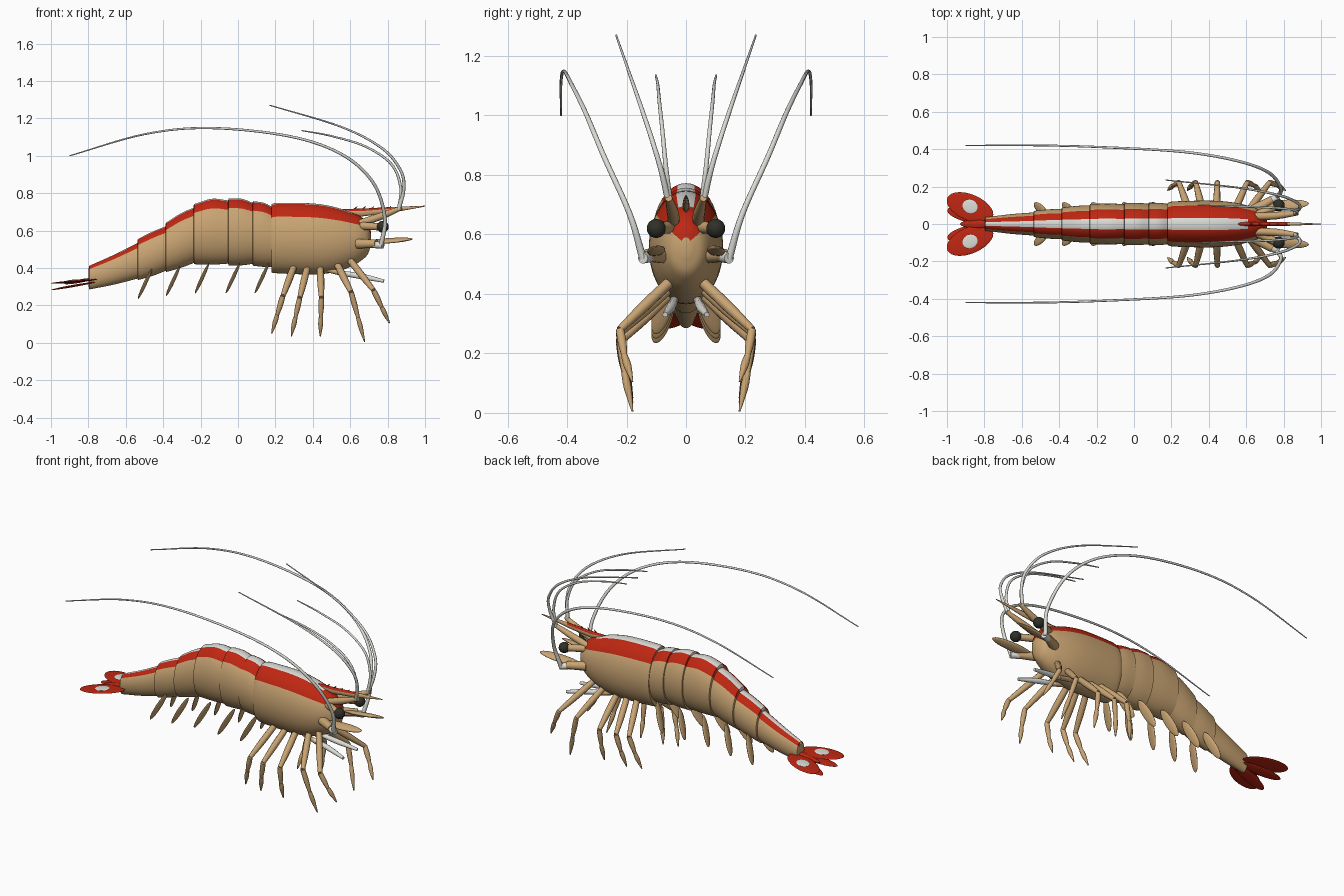
import bpy, bmesh
from math import sin, cos, pi, radians
from mathutils import Vector, Matrix

cube = bpy.data.objects.get("Cube")
if cube:
    bpy.data.objects.remove(cube, do_unlink=True)


def material(name, r, g, b):
    m = bpy.data.materials.new(name)
    m.use_nodes = True
    m.diffuse_color = (r, g, b, 1)
    bsdf = next(n for n in m.node_tree.nodes if n.type == 'BSDF_PRINCIPLED')
    bsdf.inputs["Base Color"].default_value = (r, g, b, 1)
    bsdf.inputs["Roughness"].default_value = 0.6
    return m


TAN = material("tan shell", 0.58, 0.37, 0.17)
RED = material("red stripe", 0.52, 0.02, 0.006)
WHITE = material("pale white", 0.72, 0.72, 0.68)
BLACK = material("dark eye", 0.03, 0.03, 0.022)
SIDES = (("left", 1), ("right", -1))


def add_mesh(name, bm, mats):
    bmesh.ops.recalc_face_normals(bm, faces=bm.faces[:])
    mesh = bpy.data.meshes.new(name)
    bm.to_mesh(mesh)
    bm.free()
    for m in mats:
        mesh.materials.append(m)
    mesh.shade_smooth()
    mesh.set_sharp_from_angle(angle=radians(40))
    ob = bpy.data.objects.new(name, mesh)
    bpy.context.collection.objects.link(ob)
    return ob


def spline(points, steps):
    """Smooth curve through points of any dimension."""
    p = [Vector(q) for q in points]
    p = [p[0] * 2 - p[1]] + p + [p[-1] * 2 - p[-2]]
    out = []
    for a, b, c, d in zip(p, p[1:], p[2:], p[3:]):
        for i in range(steps):
            t = i / steps
            out.append((b * 2 + (c - a) * t + (a * 2 - b * 5 + c * 4 - d) * t ** 2
                        + (b * 3 - a - c * 3 + d) * t ** 3) / 2)
    return out + [p[-2]]


def loft(name, stations, rule, sides=48):
    """Elliptical rings along x; each station is x, top, bottom, half width."""
    bm = bmesh.new()
    rings = []
    for x, top, bottom, half in stations:
        mid, h = (top + bottom) / 2, (top - bottom) / 2
        rings.append([bm.verts.new((x, half * sin(2 * pi * i / sides),
                                    mid + h * cos(2 * pi * i / sides))) for i in range(sides)])
    for r, q in zip(rings, rings[1:]):
        for i in range(sides):
            j = (i + 1) % sides
            f = bm.faces.new((r[i], r[j], q[j], q[i]))
            turn = (i + 0.5) * 360 / sides
            f.material_index = rule(min(turn, 360 - turn), f.calc_center_median().x)
    bm.faces.new(rings[0])
    bm.faces.new(rings[-1])
    return add_mesh(name, bm, (TAN, RED, WHITE))


def tube(name, points, radii, mat, steps=1, bevel=3):
    """Round tapering limb; radii are spread evenly along the path."""
    pts = spline([(*p, r) for p, r in zip(points, radii)], steps)
    cu = bpy.data.curves.new(name + "_path", 'CURVE')
    cu.dimensions = '3D'
    cu.bevel_depth = 1
    cu.bevel_resolution = bevel
    cu.use_fill_caps = True
    sp = cu.splines.new('POLY')
    sp.points.add(len(pts) - 1)
    for q, v in zip(sp.points, pts):
        q.co = (v[0], v[1], v[2], 1)
        q.radius = v[3]
    temp = bpy.data.objects.new(name + "_path", cu)
    bpy.context.collection.objects.link(temp)
    bpy.context.view_layer.update()
    bm = bmesh.new()
    bm.from_mesh(temp.evaluated_get(bpy.context.evaluated_depsgraph_get()).to_mesh())
    bpy.data.objects.remove(temp, do_unlink=True)
    bpy.data.curves.remove(cu)
    return add_mesh(name, bm, (mat,))


def leaf(name, base, tip, width, thick, across, mat):
    """Flattened ellipsoid from base to tip; width and thick are half sizes."""
    base, tip = Vector(base), Vector(tip)
    u = (tip - base).normalized()
    w = Vector(across)
    w = (w - u * w.dot(u)).normalized()
    n = u.cross(w)
    turn = Matrix((w, n, u)).transposed().to_4x4()
    size = Matrix.Diagonal((width, thick, (tip - base).length / 2, 1))
    bm = bmesh.new()
    bmesh.ops.create_uvsphere(bm, u_segments=24, v_segments=14, radius=1,
                              matrix=Matrix.Translation((base + tip) / 2) @ turn @ size)
    return add_mesh(name, bm, (mat,))


# Carapace, with the back stripe converging on the face
def carapace_rule(turn, x):
    return 2 if turn < 15 and x < 0.61 else 1 if turn < 52 else 0


loft("carapace", spline([
    (.18, .742, .375, .113), (.22, .748, .371, .121), (.4, .745, .365, .125),
    (.52, .725, .378, .117), (.61, .695, .41, .098), (.66, .672, .44, .08),
    (.695, .635, .475, .055), (.712, .59, .53, .018)], 4), carapace_rule)


# Overlapping abdomen rings
def ring_rule(turn, x):
    return 2 if turn < 15 else 1 if turn < 45 else 0


EDGES = [(.19, .728, .395, .112), (.08, .757, .412, .114), (-.05, .772, .412, .113),
         (-.235, .742, .42, .107), (-.385, .642, .378, .088), (-.535, .555, .335, .07),
         (-.795, .412, .285, .036)]
for k, (a, b) in enumerate(zip(EDGES, EDGES[1:])):
    x, top, bottom, half = a
    front = (x + .012, top - .014, bottom + .012, half - .007)
    mid = tuple((p + q) / 2 for p, q in zip(front, b))
    bulge = (.012, .012, .02, .008, .004, -.004)[k]
    mid = (mid[0], mid[1] + bulge, mid[2] - .004, mid[3] + .003)
    rear = (b[0] - .003, b[1] - .012, b[2] + .012, b[3] - .008)
    loft(f"abdomen_ring_{k + 1}", spline([front, mid, b], 5) + [rear], ring_rule)

# Rostrum blade with small teeth
loft("rostrum", [(.54, .715, .69, .008), (.66, .717, .675, .012), (.82, .726, .695, .01),
                 (1, .733, .728, .002)], lambda turn, x: int(turn < 60 and x < .85), 16)
for k in range(5):
    x = .62 + k * .045
    tube(f"rostrum_tooth_{k + 1}", [(x, 0, .712), (x + .018, 0, .73)], (.006, .001), RED)

# Telson
leaf("telson", (-.76, 0, .345), (-.93, 0, .315), .022, .009, (0, 1, 0), RED)

# Walking legs: hip, knee and foot as x, z
LEGS = [((.30, .41), (.24, .25), (.18, .05)), ((.37, .40), (.33, .24), (.285, .035)),
        ((.44, .40), (.446, .24), (.44, .035)), ((.53, .42), (.605, .27), (.677, .005)),
        ((.60, .44), (.725, .28), (.81, .105))]
SWIMMERS = [.165, .01, -.155, -.31, -.46]

for side, s in SIDES:
    for k, (hip, knee, foot) in enumerate(LEGS):
        h = Vector((hip[0], s * .055, hip[1]))
        n = Vector((knee[0], s * .222, knee[1]))
        f = Vector((foot[0], s * .18, foot[1]))
        ankle = n.lerp(f, .5) + Vector((0, s * .006, 0))
        tube(f"{side}_leg_{k + 1}_thigh", [h, h.lerp(n, .5), n], (.018, .019, .013), TAN, 3)
        tube(f"{side}_leg_{k + 1}_shin", [n, n.lerp(ankle, .5), ankle], (.014, .015, .010), TAN, 3)
        tube(f"{side}_leg_{k + 1}_foot", [ankle, ankle.lerp(f, .4), f], (.011, .013, .003), TAN, 3)

    # Swimming paddles
    for k, x in enumerate(SWIMMERS):
        drop = .015 * max(0, k - 2)
        leaf(f"{side}_swimmer_{k + 1}", (x, s * .05, .425 - drop),
             (x - .075, s * .105, .265 - drop), .03, .009, (0, 1, .35 * s), TAN)

    # Tail fan with pale spots
    base, tip = Vector((-.755, s * .035, .338)), Vector((-.998, s * .14, .318))
    leaf(f"{side}_outer_tail_blade", base, tip, .07, .006, (0, 1, 0), RED)
    mid = base.lerp(tip, .5) + Vector((0, s * .006, .006))
    along = (tip - base).normalized() * .042
    leaf(f"{side}_tail_spot", mid - along, mid + along, .036, .004, (0, 1, 0), WHITE)
    leaf(f"{side}_inner_tail_blade", (-.76, s * .02, .325), (-.998, s * .075, .283),
         .04, .006, (0, 1, 0), RED)

    # Eyes on stalks
    tube(f"{side}_eye_stalk", [(.66, s * .05, .625), (.76, s * .095, .62)], (.022, .02), TAN)
    leaf(f"{side}_eye", (.742, s * .1, .62), (.806, s * .1, .62), .032, .032, (0, 1, 0), BLACK)

    # Forward mouth limbs
    tube(f"{side}_mouth_limb_base", [(.48, s * .035, .39), (.58, s * .045, .365)],
         (.014, .014), TAN)
    tube(f"{side}_mouth_limb", [(.54, s * .04, .375), (.66, s * .05, .355), (.78, s * .07, .33)],
         (.013, .016, .009), WHITE, 3)

    # Antennal scale and antenna base
    leaf(f"{side}_antennal_scale", (.66, s * .09, .535), (.935, s * .11, .555), .03, .012,
         (0, 1, -.3 * s), TAN)
    tube(f"{side}_antenna_base", [(.64, s * .075, .53), (.74, s * .13, .53)], (.028, .022), TAN)
    tube(f"{side}_antenna_joint", [(.73, s * .125, .525), (.775, s * .145, .52)],
         (.02, .018), WHITE)

    # Long sweeping antenna
    tube(f"{side}_antenna", [
        (.765, s * .145, .52), (.785, s * .19, .67), (.72, s * .275, .86), (.55, s * .338, 1.01),
        (.27, s * .385, 1.105), (-.15, s * .41, 1.148), (-.5, s * .42, 1.115),
        (-.9, s * .42, 1)], (.013, .010, .009, .008, .007, .006, .005, .003), WHITE, 8)

    # Antennule stem and its two whips
    tube(f"{side}_antennule_stem", [(.64, s * .04, .635), (.76, s * .045, .675),
                                    (.875, s * .058, .722)], (.02, .02, .012), TAN, 3)
    tube(f"{side}_outer_whip", [
        (.86, s * .06, .715), (.886, s * .085, .82), (.87, s * .115, .92), (.77, s * .155, 1.04),
        (.55, s * .195, 1.155), (.17, s * .235, 1.27)],
        (.011, .009, .008, .007, .005, .003), WHITE, 8)
    tube(f"{side}_inner_whip", [
        (.86, s * .055, .715), (.87, s * .068, .83), (.82, s * .08, .955), (.68, s * .09, 1.05),
        (.5, s * .095, 1.105), (.34, s * .102, 1.135)],
        (.010, .008, .007, .006, .005, .003), WHITE, 8)
